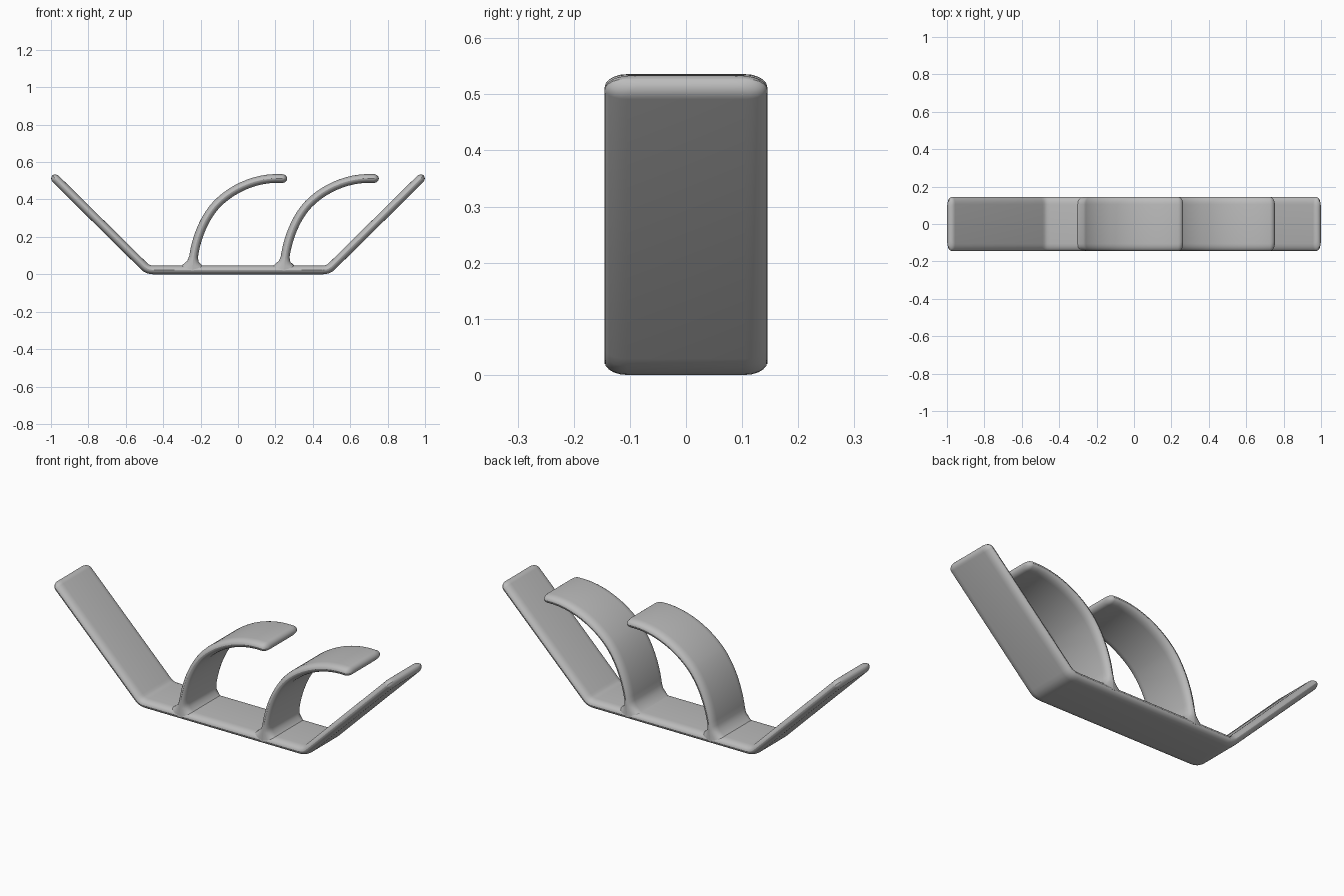
import bpy, bmesh, math
from mathutils import Vector
from mathutils.geometry import interpolate_bezier

cube = bpy.data.objects.get("Cube")
if cube:
    bpy.data.objects.remove(cube)

HALF_WIDTH, HALF_THICK = 0.145, 0.0235
EDGE = 0.04      # softening across the width
CAP = 0.028      # length of a rounded tip
STEPS = 5

grey = bpy.data.materials.new("light grey")
grey.use_nodes = True
colour = (0.5, 0.5, 0.5, 1)
grey.diffuse_color = colour
grey.node_tree.nodes["Principled BSDF"].inputs["Base Color"].default_value = colour


def section(centre, normal, half_thick, half_width):
    """Rounded rectangle across the band at one point of its path."""
    ring = []
    for side, lift, start in ((1, 1, 0), (-1, 1, 90), (-1, -1, 180), (1, -1, 270)):
        for i in range(STEPS + 1):
            a = math.radians(start + 90 * i / STEPS)
            y = side * (half_width - EDGE) + EDGE * math.cos(a)
            ring.append(centre + normal * (half_thick * math.sin(a)) + Vector((0, y, 0)))
    return ring


def band(name, path, round_start=True, flare=None):
    """Loft a soft-edged flat strip along a path in the xz plane."""
    path = [Vector((x, 0, z)) for x, z in path]
    rings = []
    last = len(path) - 1
    for i, p in enumerate(path):
        before = (p - path[max(i - 1, 0)]).normalized()
        after = (path[min(i + 1, last)] - p).normalized()
        along = (before + after).normalized()
        normal = Vector((-along.z, 0, along.x))
        ends = before.length and after.length
        mitre = 1 / along.dot(after) if ends else 1
        thick = HALF_THICK * mitre + (flare(p.z) if flare else 0)
        ring = section(p, normal, thick, HALF_WIDTH)
        tip = []
        if i == last or (i == 0 and round_start):
            out = along if i == last else -along
            for k in range(1, STEPS + 1):
                a = math.radians(84 * k / STEPS)
                tip.append(section(p + out * CAP * math.sin(a), normal,
                                   thick * math.cos(a),
                                   HALF_WIDTH - EDGE * (1 - math.cos(a))))
        rings += tip[::-1] + [ring] if i == 0 else [ring] + tip

    bm = bmesh.new()
    loops = [[bm.verts.new(v) for v in ring] for ring in rings]
    for a, b in zip(loops, loops[1:]):
        for j in range(len(a)):
            k = (j + 1) % len(a)
            bm.faces.new((a[j], a[k], b[k], b[j]))
    bm.faces.new(loops[0])
    bm.faces.new(loops[-1])
    bmesh.ops.recalc_face_normals(bm, faces=bm.faces)
    mesh = bpy.data.meshes.new(name)
    bm.to_mesh(mesh)
    bm.free()
    mesh.materials.append(grey)
    obj = bpy.data.objects.new(name, mesh)
    bpy.context.collection.objects.link(obj)
    bpy.ops.object.select_all(action='DESELECT')
    obj.select_set(True)
    bpy.context.view_layer.objects.active = obj
    bpy.ops.object.shade_smooth_by_angle(angle=math.radians(50))
    return obj


def bezier(a, b, c, d, count):
    return [(p.x, p.y) for p in interpolate_bezier(
        Vector(a), Vector(b), Vector(c), Vector(d), count)]


# Base with two sloping arms, mirrored about the middle
half = [(0.973, 0.508)] + bezier((0.505, 0.046), (0.488, 0.029),
                                 (0.475, 0.0235), (0.45, 0.0235), 5)
band("base_and_arms", [(-x, z) for x, z in half] + half[::-1])

# Two curved hooks, flared where they meet the base
hook = bezier((-0.243, 0.02), (-0.243, 0.15), (-0.19, 0.295), (-0.112, 0.376), 17)
hook += bezier((-0.112, 0.376), (-0.03, 0.46), (0.10, 0.52), (0.235, 0.512), 12)[1:]
for name, shift in (("right_hook", 0), ("left_hook", 0.49)):
    band(name, [(x + shift, z) for x, z in hook], round_start=False,
         flare=lambda z: 0.06 * max(0, 1 - (z - 0.03) / 0.06) ** 2)
